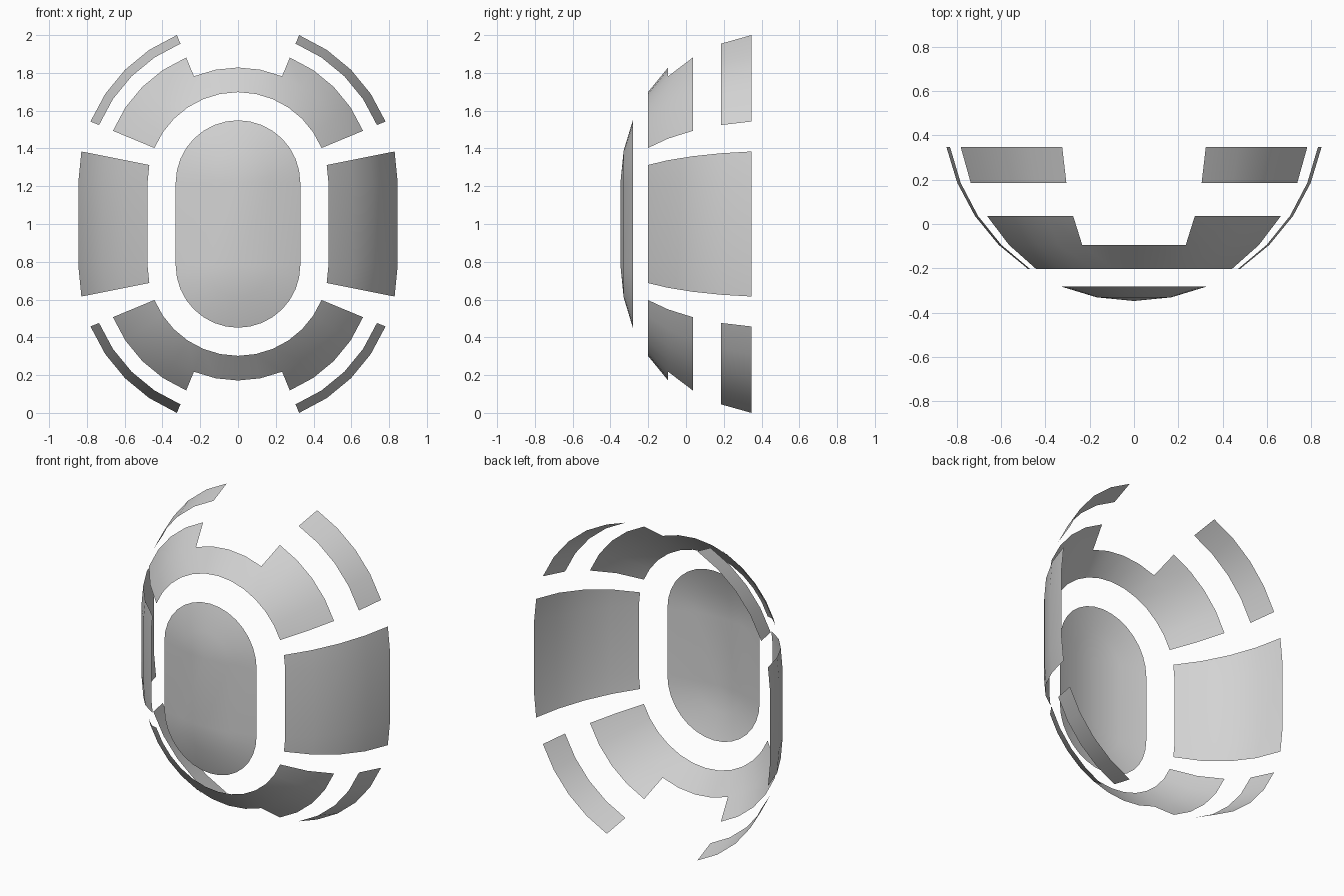
import bpy, bmesh
from math import sin, cos, radians

cube = bpy.data.objects.get("Cube")
if cube:
    bpy.data.objects.remove(cube, do_unlink=True)

RADIUS = 0.862    # dome radius
CENTRE_Y = 0.515  # dome centre, behind the panels
SPLIT = 0.219     # half height of the straight band between the dome halves
STEP = 11.25      # angular size of one facet

grey = bpy.data.materials.new("light grey")
grey.use_nodes = True
colour = (0.65, 0.65, 0.65, 1)
grey.diffuse_color = colour
grey.node_tree.nodes["Principled BSDF"].inputs["Base Color"].default_value = colour


def dome_point(azimuth, half, polar):
    """Point on the stretched dome; half is +1 for upper, -1 for lower."""
    a, p = radians(azimuth * STEP), radians(polar * STEP)
    r = RADIUS * sin(p)
    return (r * cos(a), CENTRE_Y - RADIUS * cos(p), 1 + half * SPLIT + r * sin(a))


def panel(name, columns, polars, keep=lambda a, p: True):
    """Sheet over (azimuth, half) columns and polar steps, keeping chosen cells."""
    bm = bmesh.new()
    grid = [[bm.verts.new(dome_point(a, h, p)) for p in polars] for a, h in columns]
    for i in range(len(columns) - 1):
        for j in range(len(polars) - 1):
            if keep(columns[i][0], polars[j]):
                bm.faces.new((grid[i][j], grid[i][j + 1], grid[i + 1][j + 1], grid[i + 1][j]))
    bmesh.ops.delete(bm, geom=[v for v in bm.verts if not v.link_faces], context='VERTS')
    bmesh.ops.remove_doubles(bm, verts=bm.verts, dist=0.0001)
    mesh = bpy.data.meshes.new(name)
    bm.to_mesh(mesh)
    bm.free()
    mesh.materials.append(grey)
    obj = bpy.data.objects.new(name, mesh)
    bpy.context.collection.objects.link(obj)
    bpy.ops.object.select_all(action='DESELECT')
    obj.select_set(True)
    bpy.context.view_layer.objects.active = obj
    bpy.ops.object.shade_smooth_by_angle(angle=radians(40))


def arc(start, end, half):
    return [(a, half) for a in range(start, end + 1)]


# Central oval pad
panel("centre_pad", arc(0, 16, 1) + arc(16, 32, -1) + [(32, 1)], range(0, 3))

# Side panels, spanning the straight band
panel("left_side_panel", arc(-1, 0, -1) + arc(0, 1, 1), range(3, 8))
panel("right_side_panel", arc(15, 16, 1) + arc(16, 17, -1), range(3, 8))

# Upper and lower arches, notched in the middle, and the outer corner strips
for word, half, first in (("upper", 1, 0), ("lower", -1, 16)):
    panel(word + "_arch", arc(first + 2, first + 14, half), range(3, 6),
          lambda a, p: p < 4 or not 6 <= a % 16 < 10)
    sides = ("left", "right") if half > 0 else ("right", "left")
    for side, start in zip(sides, (2, 10)):
        panel(f"{word}_{side}_strip", arc(first + start, first + start + 4, half), range(6, 8))
